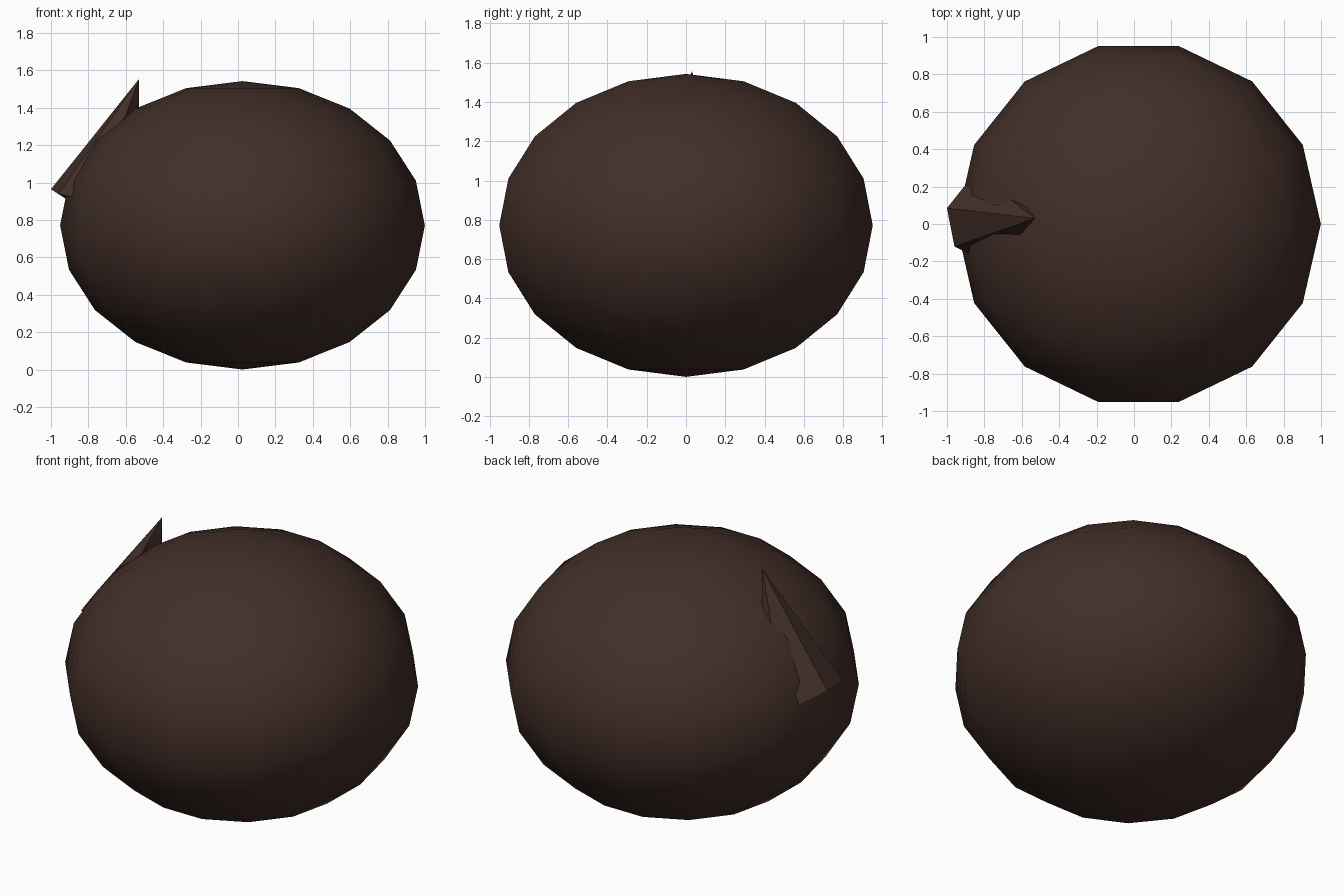
import bpy, bmesh, math

if "Cube" in bpy.data.objects:
    bpy.data.objects.remove(bpy.data.objects["Cube"])

brown = bpy.data.materials.new("dark_brown")
brown.diffuse_color = (0.055, 0.028, 0.021, 1)
brown.use_nodes = True
brown.node_tree.nodes["Principled BSDF"].inputs["Base Color"].default_value = brown.diffuse_color


def finish(name, bm, smooth_angle):
    bmesh.ops.recalc_face_normals(bm, faces=bm.faces)
    mesh = bpy.data.meshes.new(name)
    bm.to_mesh(mesh)
    bm.free()
    mesh.materials.append(brown)
    obj = bpy.data.objects.new(name, mesh)
    bpy.context.collection.objects.link(obj)
    bpy.ops.object.select_all(action='DESELECT')
    obj.select_set(True)
    bpy.context.view_layer.objects.active = obj
    bpy.ops.object.shade_smooth_by_angle(angle=math.radians(smooth_angle))
    return obj


# Body: flattened 14-sided sphere with 10 latitude bands, a corner on +x
SEGMENTS, RINGS = 14, 10
CX, CZ, R, RZ = 0.024, 0.772, 0.975, 0.771
bm = bmesh.new()
south = bm.verts.new((CX, 0, CZ - RZ))
north = bm.verts.new((CX, 0, CZ + RZ))
rows = []
for i in range(1, RINGS):
    lat = -math.pi / 2 + math.pi * i / RINGS
    rows.append([bm.verts.new((CX + R * math.cos(lat) * math.cos(a),
                               R * math.cos(lat) * math.sin(a),
                               CZ + RZ * math.sin(lat)))
                 for a in (2 * math.pi * s / SEGMENTS for s in range(SEGMENTS))])
for s in range(SEGMENTS):
    t = (s + 1) % SEGMENTS
    bm.faces.new((south, rows[0][t], rows[0][s]))
    bm.faces.new((north, rows[-1][s], rows[-1][t]))
    for low, high in zip(rows, rows[1:]):
        bm.faces.new((low[s], low[t], high[t], high[s]))
finish("body", bm, 60)

# Spike: pointed fin on the upper left, its root sunk into the body
rim = [(-0.90, 0.21, 0.90), (-1.00, 0.085, 0.965), (-0.96, -0.12, 0.94),
       (-0.89, -0.155, 0.925), (-0.60, -0.05, 1.36), (-0.53, 0.03, 1.38),
       (-0.57, 0.09, 1.36), (-0.66, 0.13, 1.29)]
bm = bmesh.new()
tip = bm.verts.new((-0.528, 0.03, 1.556))
root = bm.verts.new((-0.70, 0.03, 1.00))
ring = [bm.verts.new(p) for p in rim]
for a, b in zip(ring, ring[1:] + ring[:1]):
    bm.faces.new((tip, a, b))
    bm.faces.new((root, b, a))
finish("spike", bm, 40)
